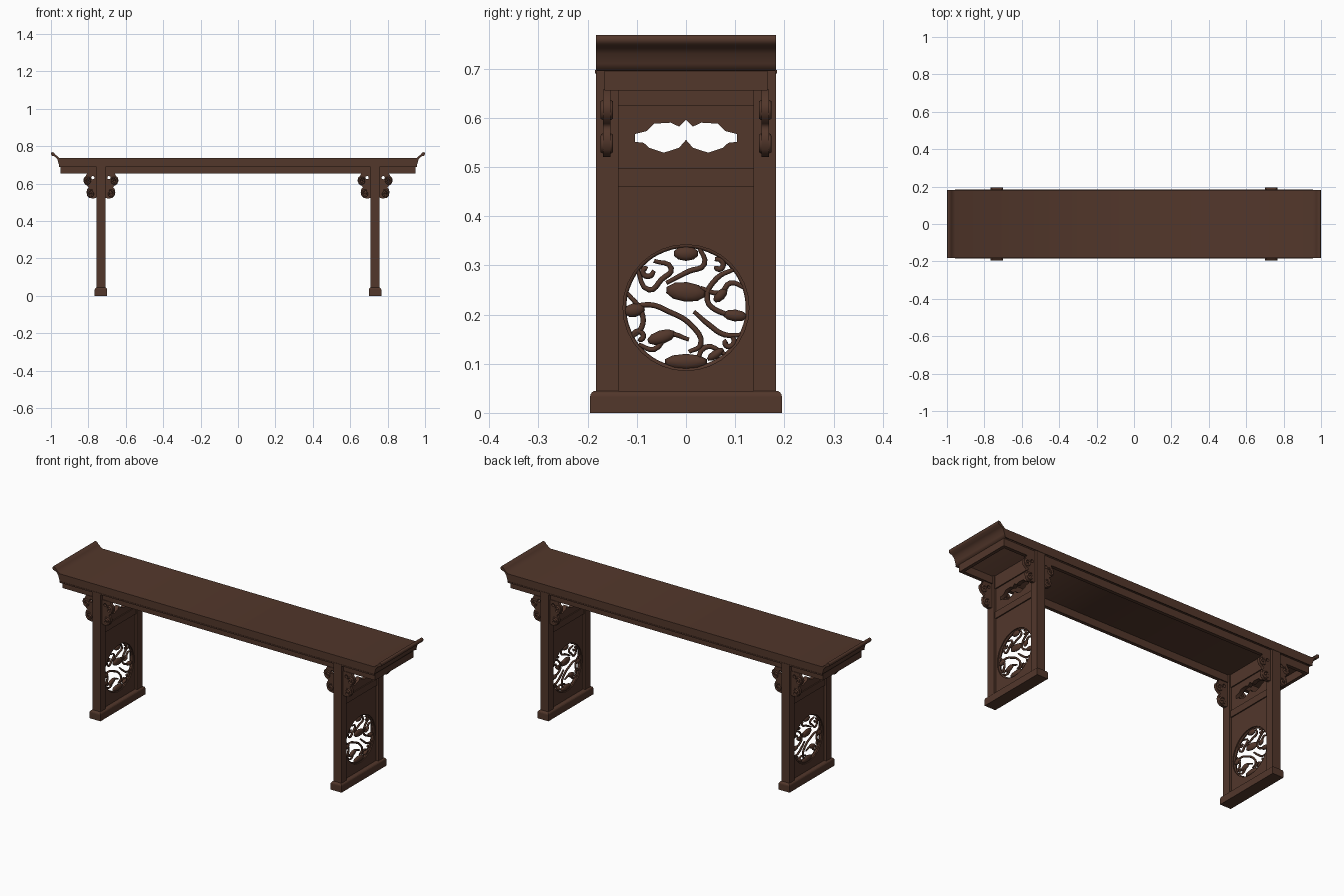
import bpy, bmesh, math
from mathutils import Matrix

cube = bpy.data.objects.get("Cube")
if cube:
    bpy.data.objects.remove(cube, do_unlink=True)

WOOD = (0.085, 0.038, 0.024, 1)
wood = bpy.data.materials.new("dark brown wood")
wood.use_nodes = True
wood.diffuse_color = WOOD
wood.node_tree.nodes["Principled BSDF"].inputs["Base Color"].default_value = WOOD

# Drawing planes: side plane is (y, z) facing x, front plane is (x, z) facing -y
SIDE = Matrix(((0, 0, 1, 0), (1, 0, 0, 0), (0, 1, 0, 0), (0, 0, 0, 1)))
FRONT = Matrix(((1, 0, 0, 0), (0, 0, -1, 0), (0, 1, 0, 0), (0, 0, 0, 1)))
LEG_X = 0.733


def add(name, mesh, mirror="", smooth=False):
    """Link a mesh as a wooden part, mirrored across the named axes."""
    obj = bpy.data.objects.new(name, mesh)
    bpy.context.scene.collection.objects.link(obj)
    mesh.materials.clear()
    mesh.materials.append(wood)
    if smooth:
        mesh.shade_smooth()
    if mirror:
        mod = obj.modifiers.new("Mirror", "MIRROR")
        mod.use_axis = [axis in mirror for axis in "XYZ"]
        mod.use_mirror_merge = False
    return obj


def box(name, low, high, mirror="", round_top=0):
    bm = bmesh.new()
    bmesh.ops.create_cube(bm, size=1)
    for v in bm.verts:
        v.co = [h if c > 0 else l for c, l, h in zip(v.co, low, high)]
    if round_top:
        edges = [e for e in bm.edges if all(v.co.z > low[2] + 0.001 for v in e.verts)]
        bmesh.ops.bevel(bm, geom=edges, offset=round_top, segments=4, profile=0.5, affect="EDGES")
    mesh = bpy.data.meshes.new(name)
    bm.to_mesh(mesh)
    bm.free()
    return add(name, mesh, mirror)


def curve_mesh(name, curve, matrix):
    """Turn a curve into a mesh placed by a matrix."""
    temp = bpy.data.objects.new(name, curve)
    bpy.context.scene.collection.objects.link(temp)
    graph = bpy.context.evaluated_depsgraph_get()
    mesh = bpy.data.meshes.new_from_object(temp.evaluated_get(graph))
    bpy.data.objects.remove(temp, do_unlink=True)
    mesh.transform(matrix)
    return mesh


def plate(name, outlines, half, matrix, mirror=""):
    """Flat plate; outlines after the first are holes."""
    curve = bpy.data.curves.new(name, "CURVE")
    curve.dimensions = "2D"
    curve.fill_mode = "BOTH"
    curve.extrude = half
    for outline in outlines:
        spline = curve.splines.new("POLY")
        spline.points.add(len(outline) - 1)
        for p, (u, v) in zip(spline.points, outline):
            p.co = (u, v, 0, 1)
        spline.use_cyclic_u = True
    return add(name, curve_mesh(name, curve, matrix), mirror)


def rods(name, paths, radius, matrix, mirror, cyclic=False):
    """Round rods along smooth paths, thinner at their ends."""
    curve = bpy.data.curves.new(name, "CURVE")
    curve.dimensions = "3D"
    curve.bevel_depth = radius
    curve.bevel_resolution = 1
    curve.resolution_u = 4
    curve.use_fill_caps = True
    for path in paths:
        spline = curve.splines.new("BEZIER")
        spline.bezier_points.add(len(path) - 1)
        spline.use_cyclic_u = cyclic
        for i, (p, (u, v)) in enumerate(zip(spline.bezier_points, path)):
            p.co = (u, v, 0)
            p.handle_left_type = p.handle_right_type = "AUTO"
            p.radius = 1 if cyclic or 0 < i < len(path) - 1 else 0.75
    return add(name, curve_mesh(name, curve, matrix), mirror, True)


def circle(u, v, r, n):
    return [(u + r * math.cos(math.tau * i / n), v + r * math.sin(math.tau * i / n)) for i in range(n)]


def spiral(u, v, r, start, turns=1.4, n=10):
    points = []
    for i in range(n):
        t = i / (n - 1)
        a = start - math.tau * turns * t
        points.append((u + r * (1 - 0.8 * t) * math.cos(a), v + r * (1 - 0.8 * t) * math.sin(a)))
    return points


def rect(u, low, high):
    return [(-u, low), (u, low), (u, high), (-u, high)]


# Table top with upswept ends
end = [(0.955, 0.695), (0.96, 0.71), (0.966, 0.73), (0.978, 0.744), (0.997, 0.75),
       (1.0, 0.76), (0.996, 0.768), (0.986, 0.767), (0.976, 0.755), (0.956, 0.738)]
plate("table_top", [end + [(-x, z) for x, z in reversed(end)]], 0.183, FRONT)
box("top_edge_moulding", (-0.956, 0.181, 0.69), (0.956, 0.185, 0.697), "Y")

# Apron frame under the top, open below
box("long_apron", (-0.95, 0.147, 0.655), (0.95, 0.166, 0.697), "Y")
box("end_apron", (0.932, -0.15, 0.655), (0.95, 0.15, 0.697), "X")

# Leg frames: foot, posts and rails
box("foot", (LEG_X - 0.033, -0.195, 0), (LEG_X + 0.033, 0.195, 0.045), "X", 0.012)
box("post", (LEG_X - 0.024, 0.137, 0.04), (LEG_X + 0.024, 0.183, 0.697), "XY")
for name, low, high in (("upper_rail", 0.625, 0.697), ("middle_rail", 0.46, 0.497)):
    box(name, (LEG_X - 0.017, -0.14, low), (LEG_X + 0.017, 0.14, high), "X")

# Pierced panels between the posts
at_leg = Matrix.Translation((LEG_X, 0, 0)) @ SIDE
upper = [(0.014, 0.582), (0.031, 0.59), (0.065, 0.588), (0.08, 0.573), (0.104, 0.567)]
lower = [(0.104, 0.551), (0.086, 0.549), (0.075, 0.539), (0.045, 0.529), (0.014, 0.539)]
right = [(0, 0.596)] + upper + lower + [(0, 0.555)]
cloud = right + [(-u, v) for u, v in reversed(right[1:-1])]
plate("cloud_panel", [rect(0.14, 0.49, 0.63), cloud], 0.011, at_leg, "X")
MID = 0.214
plate("lower_panel", [rect(0.14, 0.04, 0.465), circle(0, MID, 0.128, 32)], 0.011, at_leg, "X")

# Round openwork medallion: rim, vines and leaves (in hundredths)
rods("medallion_rim", [circle(0, MID, 0.127, 16)], 0.006, at_leg, "X", True)
vines = [
    [(-12.6, -0.5), (-7.5, 0.6), (-3.5, -0.8), (1, -3.5), (3, -7.5), (0.6, -9)],
    [(-10, 8), (-7.5, 3.6), (-5, 5.7), (-3, 8), (-6.5, 9.5)],
    [(2.6, 12.4), (3.7, 8.8), (0.6, 7.4), (-4, 5)],
    [(9.8, 7.8), (6.3, 6), (4.3, 1.6), (6.7, -0.8), (12.4, -1.6)],
    [(11.6, -5.5), (7.8, -5.5), (4.7, -3.5), (1.6, -0.8)],
    [(-9.6, -7.5), (-6.5, -8.5), (-3.5, -5.5), (0.6, -6.5)],
    [(-12, 3), (-9, -1), (-9, -4), (-11, -6)],
    [(2, -12.4), (4, -8), (8, -9.5)],
    [(3, 4), (7, 3), (9, 5), (12, 4)],
]
paths = [[(u / 100, MID + v / 100) for u, v in vine] for vine in vines]
paths += [spiral(u / 100, MID + v / 100, 0.015, a, 0.8, 7)
          for u, v, a in ((-8, 7.5, 0), (6.5, 8.5, 2), (8.5, -7, 1), (-9.5, -6, 3))]
rods("medallion_vines", paths, 0.0055, at_leg, "X")

leaves = [(0, 11, 2.6, 1.5, 0), (0, 3.2, 4.2, 2, -0.1), (10, -1.6, 2.5, 1.2, -0.1), (-5, -6, 3, 1.4, 0.3),
          (0, -11, 4.5, 1.6, 0), (-10.5, -0.5, 2.2, 1.4, 0.2), (7, 2.5, 1.8, 1, 0.8), (6, -9.5, 2, 0.9, 0.6)]
bm = bmesh.new()
for u, v, ru, rv, turn in leaves:
    place = at_leg @ Matrix.Translation((u / 100, MID + v / 100, 0)) @ Matrix.Rotation(turn, 4, "Z")
    shape = Matrix.Diagonal((ru / 100, rv / 100, 0.01, 1))
    bmesh.ops.create_uvsphere(bm, u_segments=10, v_segments=6, radius=1, matrix=place @ shape)
leaf_mesh = bpy.data.meshes.new("medallion_leaves")
bm.to_mesh(leaf_mesh)
bm.free()
add("medallion_leaves", leaf_mesh, "X", True)

# Carved scroll brackets on both sides of every post
bracket = [(0, 0.657), (0.05, 0.657), (0.058, 0.64), (0.068, 0.632), (0.071, 0.615), (0.064, 0.598),
           (0.05, 0.588), (0.042, 0.58), (0.05, 0.572), (0.054, 0.555), (0.05, 0.535), (0.038, 0.523),
           (0.015, 0.52), (0, 0.525)]
eyelet = circle(0.02, 0.632, 0.009, 8)
for name, side in (("outer", 1), ("inner", -1)):
    flip = Matrix.Diagonal((side, 1, 1, 1))
    spot = Matrix.Translation((LEG_X + side * 0.023, 0.161, 0)) @ FRONT @ flip
    plates = plate(name + "_bracket", [bracket, eyelet], 0.008, spot, "XY")
    curls = [spiral(0.046, 0.613, 0.02, 2.5), spiral(0.03, 0.546, 0.02, 2)]
    for face in (-1, 1):
        lift = Matrix.Translation((0, face * 0.008, 0))
        scroll = rods(name + "_bracket_scroll", curls, 0.005, lift @ spot, "XY")
    # Keep face directions outward on the flipped side
    if side < 0:
        for obj in bpy.data.objects:
            if obj.name.startswith("inner_bracket"):
                bm = bmesh.new()
                bm.from_mesh(obj.data)
                bmesh.ops.recalc_face_normals(bm, faces=bm.faces)
                bm.to_mesh(obj.data)
                bm.free()
